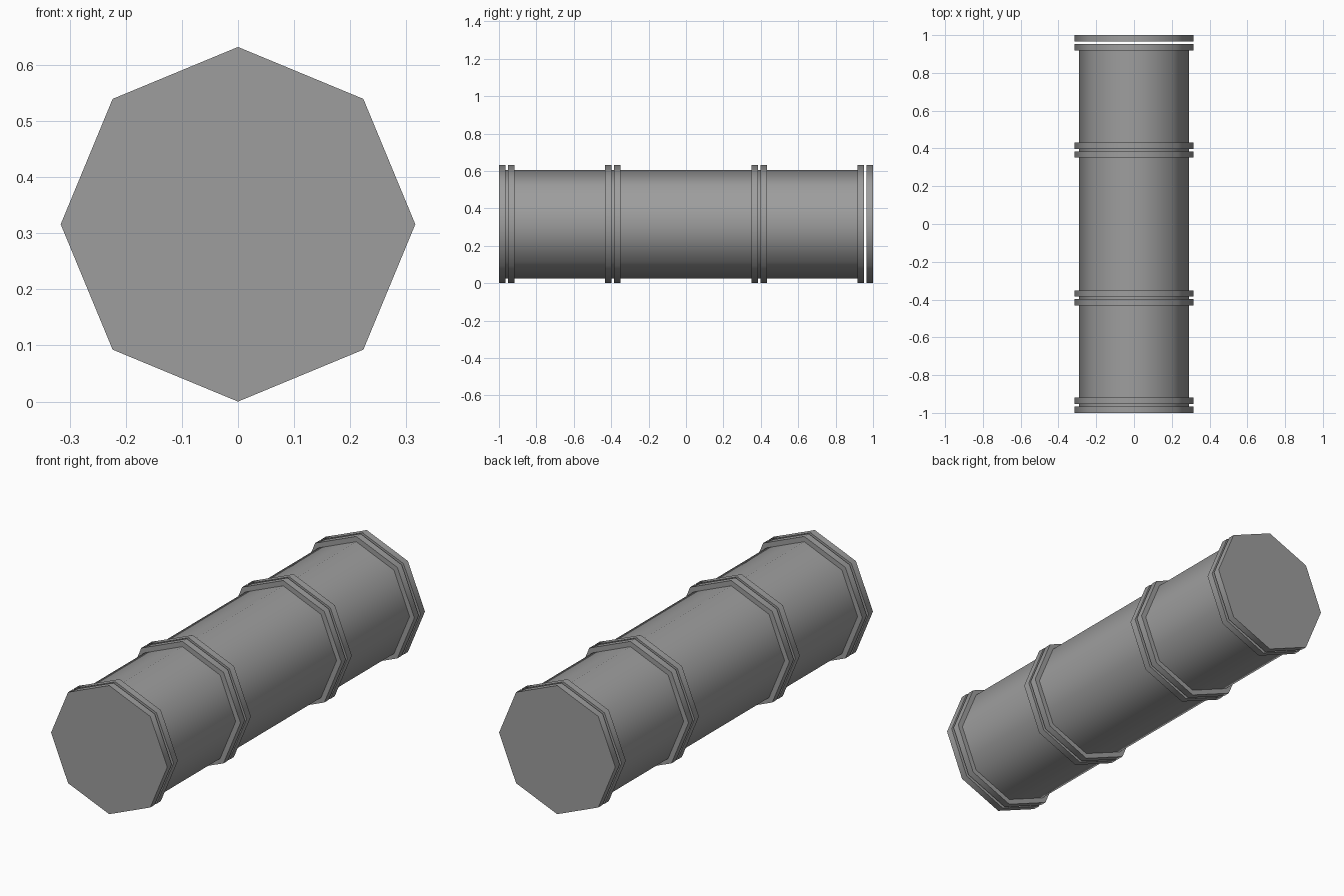
import bpy
import math

if "Cube" in bpy.data.objects:
    bpy.data.objects.remove(bpy.data.objects["Cube"], do_unlink=True)

RADIUS = 0.316
PIPE_RADIUS = 0.29
RING_WIDTH = 0.034

grey = bpy.data.materials.new("grey metal")
grey.use_nodes = True
colour = (0.34, 0.34, 0.34, 1)
grey.diffuse_color = colour
grey.node_tree.nodes["Principled BSDF"].inputs["Base Color"].default_value = colour


def octagon(name, radius, start, end):
    """Eight-sided solid lying along y, with a corner at the top."""
    bpy.ops.mesh.primitive_cylinder_add(
        vertices=8, radius=radius, depth=end - start,
        location=(0, (start + end) / 2, RADIUS), rotation=(math.pi / 2, 0, 0))
    obj = bpy.context.object
    obj.name = name
    obj.data.materials.append(grey)
    # Round the sides, keep the rims sharp
    bpy.ops.object.shade_smooth_by_angle(angle=math.radians(60))
    return obj


# Main tube, stopping short of the detached back cap
octagon("pipe", PIPE_RADIUS, -0.99, 0.95)

# Paired flanges, mirrored front and back
flanges = {"end_cap": 0.983, "end_flange": 0.935,
           "outer_joint": 0.415, "inner_joint": 0.368}
for name, y in flanges.items():
    for side, sign in (("front", -1), ("back", 1)):
        middle = sign * y
        octagon(f"{side}_{name}", RADIUS,
                middle - RING_WIDTH / 2, middle + RING_WIDTH / 2)
